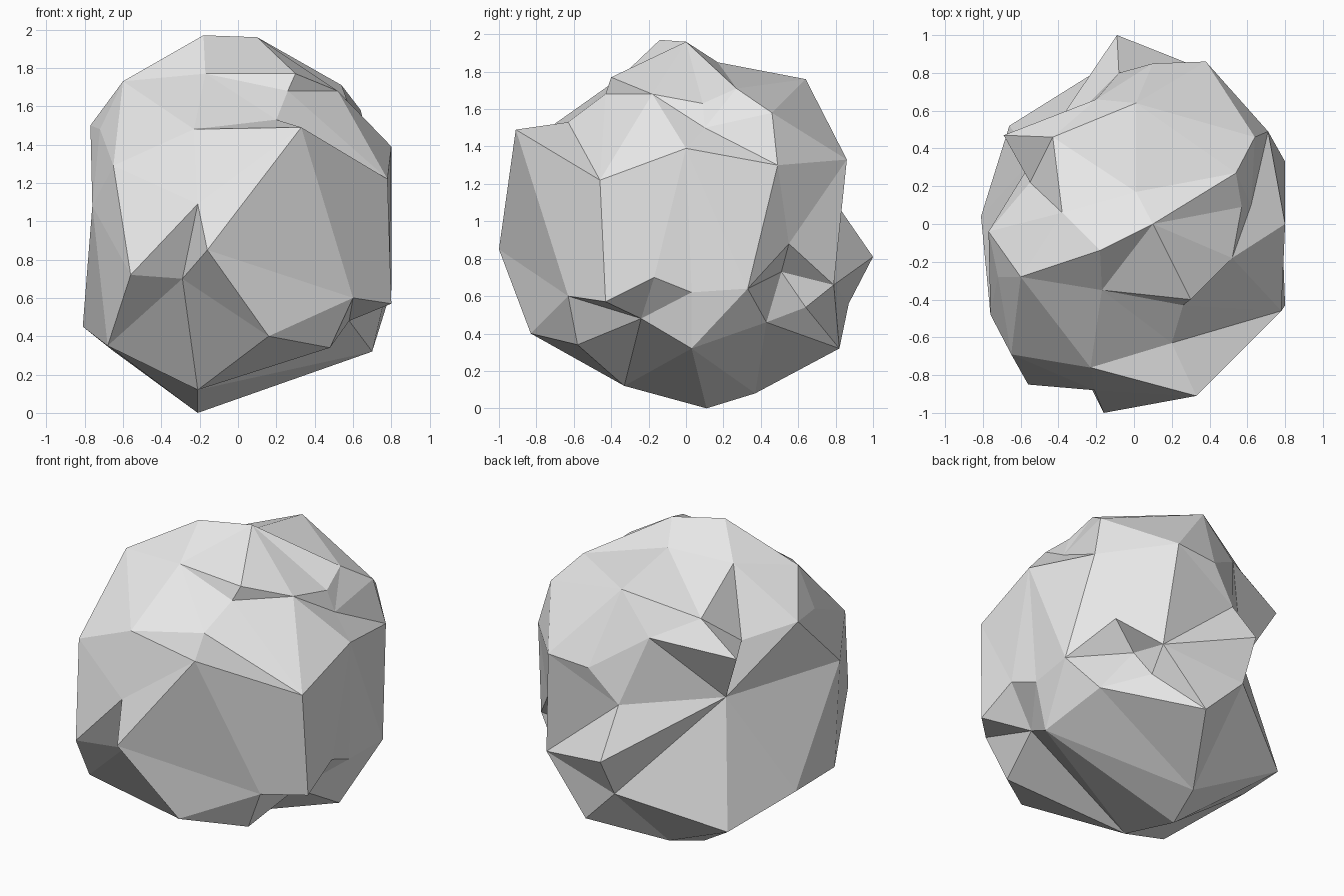
import bpy
import bmesh
from mathutils import Vector

default_cube = bpy.data.objects.get("Cube")
if default_cube:
    bpy.data.objects.remove(default_cube, do_unlink=True)


def make_material(name, colour):
    material = bpy.data.materials.new(name)
    material.use_nodes = True
    material.diffuse_color = colour
    shader = material.node_tree.nodes["Principled BSDF"]
    shader.inputs["Base Color"].default_value = colour
    shader.inputs["Roughness"].default_value = 0.9
    return material


def chiselled_stone(name, ridges, hollows, core, grip, material):
    """Join ridge and hollow corners into facets, as they are seen from the core."""
    bm = bmesh.new()
    target = {}
    # Facets are found on a sphere; hollows stand out there, so they draw the creases
    for corners, radius in ((ridges, 1), (hollows, grip)):
        for corner in corners:
            direction = (Vector(corner) - core).normalized()
            target[bm.verts.new(direction * radius)] = Vector(corner)
    bmesh.ops.convex_hull(bm, input=bm.verts[:])
    unused = [v for v in bm.verts if not v.link_faces]
    for vert in bm.verts:
        vert.co = target[vert]
    bmesh.ops.delete(bm, geom=unused, context="VERTS")
    bmesh.ops.recalc_face_normals(bm, faces=bm.faces[:])
    for face in bm.faces:
        face.smooth = False

    mesh = bpy.data.meshes.new(name)
    bm.to_mesh(mesh)
    bm.free()
    mesh.materials.append(material)
    stone = bpy.data.objects.new(name, mesh)
    bpy.context.collection.objects.link(stone)
    return stone


# Outstanding corners of the boulder
ridges = [
    # Crown
    (-.18, -.14, 1.97), (.1, 0, 1.96), (.54, .27, 1.71), (.3, -.4, 1.77),
    (.52, -.18, 1.68), (-.6, -.28, 1.73), (-.38, .06, 1.81),
    (.57, .09, 1.63), (.01, .64, 1.76), (.01, .17, 1.85),
    # Shoulders
    (.33, -.91, 1.49), (-.23, -.76, 1.48), (-.72, -.28, 1.48),
    (-.65, -.69, 1.29), (.8, 0, 1.39), (.78, -.46, 1.22), (.71, .49, 1.3),
    (.64, .46, 1.58), (-.43, .46, 1.62), (-.69, .47, 1.43), (-.77, -.04, 1.5),
    (.1, .85, 1.31), (.38, .86, 1.33),
    # Waist
    (-.76, -.48, 1.08), (-.56, -.85, .72), (-.16, -1, .85), (-.09, 1, .81),
    (.44, .79, .66), (.6, .55, .88), (.8, .33, .64), (.79, -.17, .7),
    (.8, -.43, .57), (.6, -.63, .6), (.77, .03, .62),
    # Foot
    (-.81, .04, .45), (-.68, -.54, .35), (-.66, .52, .33), (.16, -.83, .4),
    (.48, -.58, .34), (-.21, .11, 0), (-.21, -.33, .12), (.7, .03, .32),
    (.14, .82, .32), (-.14, .37, .08),
]

# Deepest corners of the chips broken out of it
hollows = [
    # Under the brow and along the front lip
    (-.17, -.35, 1.77), (.26, -.43, 1.68), (.2, -.63, 1.53),
    (-.21, -.88, 1.09), (-.29, -.74, .7),
    # Left side, high and low
    (.62, .1, 1.5), (.58, -.24, .48), (.43, .51, .73), (.4, .64, .54),
    (.62, .43, .46),
    # Back and right side
    (-.2, .66, 1.51), (-.08, .8, 1.1), (-.1, .87, .56), (-.55, .22, 1.42),
    (-.53, .35, 1.1),
]

stone_grey = make_material("stone_grey", (.8, .8, .8, 1))
chiselled_stone("boulder", ridges, hollows, Vector((0, 0, .95)), 1.012, stone_grey)
